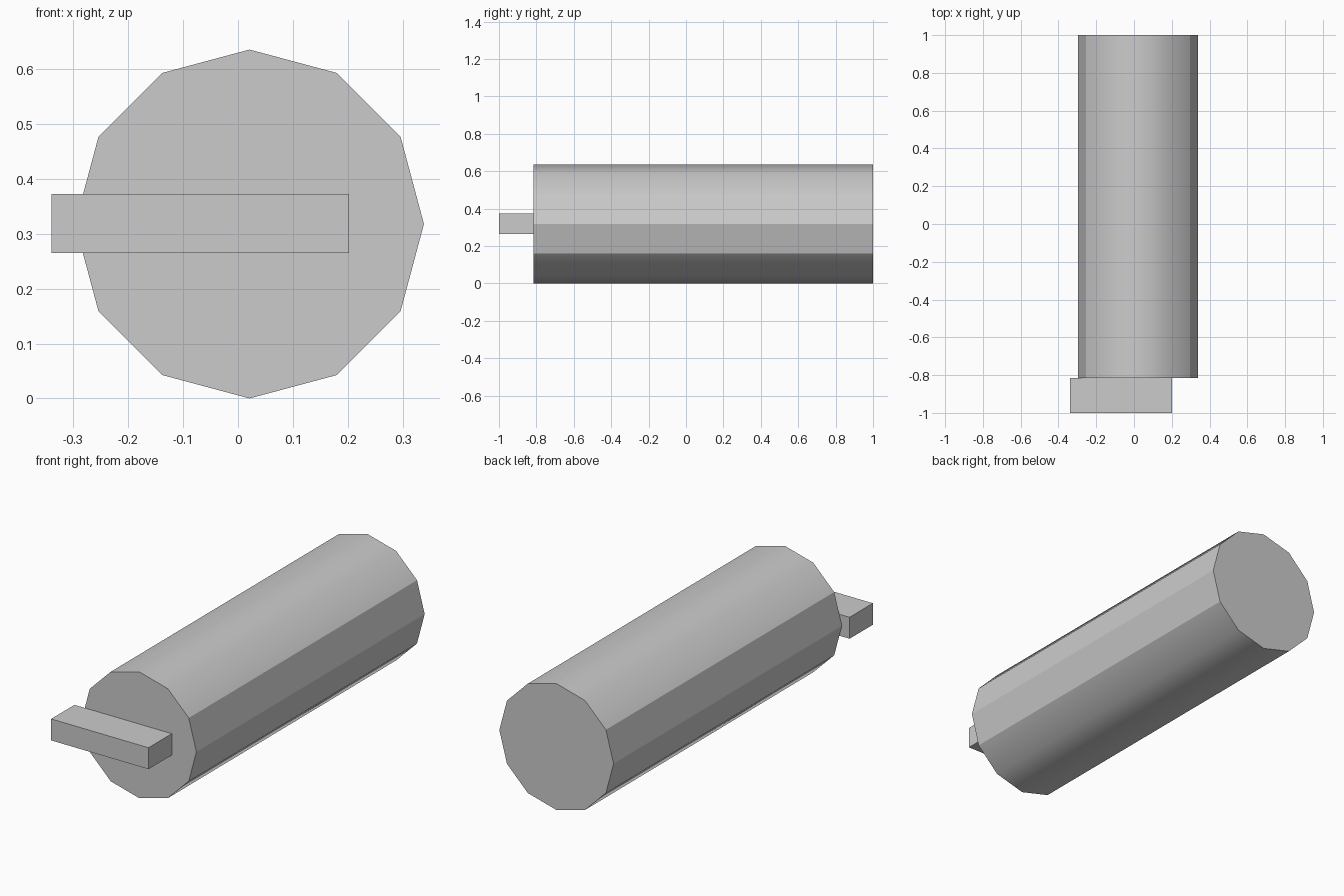
import bpy
import bmesh
from math import radians
from mathutils import Matrix

cube = bpy.data.objects.get("Cube")
if cube:
    bpy.data.objects.remove(cube, do_unlink=True)

RADIUS = 0.318
CENTRE_X = 0.021
FRONT, JOINT, BACK = -1.0, -0.815, 1.0

# Single plain grey
grey = bpy.data.materials.new("plain_grey")
grey.use_nodes = True
colour = (0.6, 0.6, 0.6, 1)
grey.diffuse_color = colour
grey.node_tree.nodes["Principled BSDF"].inputs["Base Color"].default_value = colour


def add_object(name, bm):
    mesh = bpy.data.meshes.new(name)
    bmesh.ops.recalc_face_normals(bm, faces=bm.faces)
    bm.to_mesh(mesh)
    bm.free()
    mesh.materials.append(grey)
    obj = bpy.data.objects.new(name, mesh)
    bpy.context.collection.objects.link(obj)
    return obj


# Twelve-sided barrel lying along y, with a corner at the top
bm = bmesh.new()
place = Matrix.Translation((CENTRE_X, (JOINT + BACK) / 2, RADIUS)) @ Matrix.Rotation(radians(90), 4, "X")
bmesh.ops.create_cone(bm, cap_ends=True, segments=12, radius1=RADIUS, radius2=RADIUS,
                      depth=BACK - JOINT, matrix=place)
# Top and bottom blend smoothly; the side ridges and the end rims stay crisp
for face in bm.faces:
    face.smooth = len(face.verts) == 4
for edge in bm.edges:
    a, b = (v.co for v in edge.verts)
    on_rim = abs(a.y - b.y) < 0.01
    edge.smooth = not on_rim and abs(a.z - RADIUS) > 0.2
add_object("barrel", bm)

# Flat bar across the front end, offset to one side
bm = bmesh.new()
size = (0.542, JOINT - FRONT, 0.108)
bmesh.ops.create_cube(bm, size=1, matrix=Matrix.Translation((-0.069, (FRONT + JOINT) / 2, 0.319))
                      @ Matrix.Diagonal((*size, 1)))
add_object("front_bar", bm)
